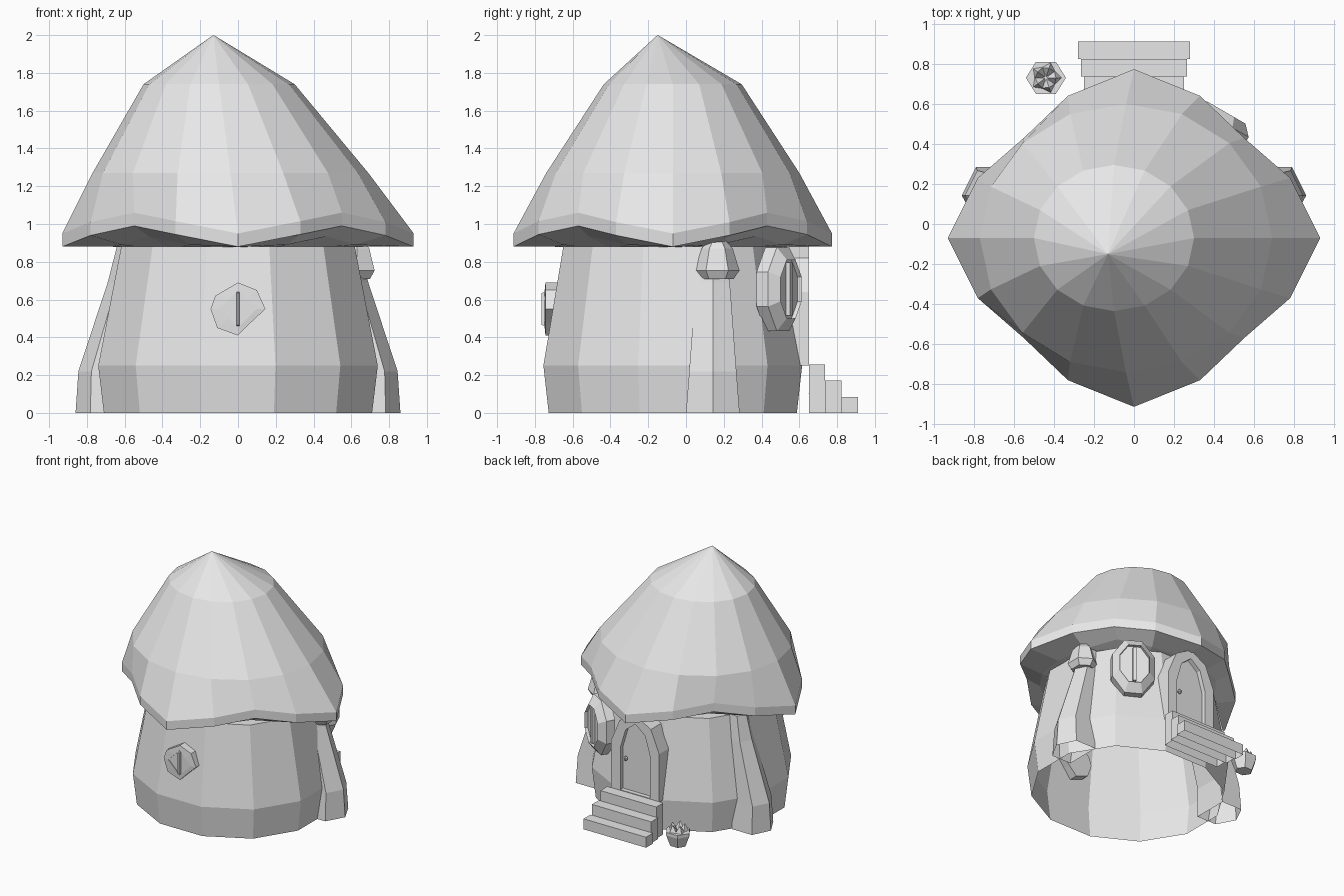
import bpy
import bmesh
from math import sin, cos, tau, radians
from mathutils import Vector

cube = bpy.data.objects.get("Cube")
if cube:
    bpy.data.objects.remove(cube)

grey = bpy.data.materials.new("plain_grey")
grey.use_nodes = True
grey.diffuse_color = (0.8, 0.8, 0.8, 1)
grey.node_tree.nodes["Principled BSDF"].inputs["Base Color"].default_value = grey.diffuse_color

CY = -0.07  # centre line of the hut in y


def loft(name, rings, open_base=False):
    """Skin a stack of equal-length point rings and cap the ends."""
    bm = bmesh.new()
    rows = [[bm.verts.new(p) for p in ring] for ring in rings]
    n = len(rows[0])
    for a, b in zip(rows, rows[1:]):
        for i in range(n):
            j = (i + 1) % n
            bm.faces.new((a[i], a[j], b[j], b[i]))
    base = bm.faces.new(rows[0][::-1])
    bm.faces.new(rows[-1])
    bmesh.ops.recalc_face_normals(bm, faces=bm.faces[:])
    if open_base:
        bm.faces.remove(base)
    mesh = bpy.data.meshes.new(name)
    bm.to_mesh(mesh)
    bm.free()
    mesh.materials.append(grey)
    obj = bpy.data.objects.new(name, mesh)
    bpy.context.collection.objects.link(obj)


def oval(n, x, y, rx, ry, z, turn=0.0):
    return [(x + rx * cos(tau * i / n + turn), y + ry * sin(tau * i / n + turn), z)
            for i in range(n)]


def wall_plane(origin, degrees):
    """Return a mapper from flat outline + depth to points on a facing wall."""
    a = radians(degrees)
    normal, side = Vector((cos(a), sin(a), 0)), Vector((-sin(a), cos(a), 0))

    def put(outline, depth):
        return [Vector(origin) + side * u + Vector((0, 0, v)) + normal * depth
                for u, v in outline]
    return put


def framed(name, put, outer, inner, back, rim, front, recess):
    loft(name, [put(outer, back), put(outer, rim), put(inner, front), put(inner, recess)])


def rect(w, h):
    return [(-w, -h), (w, -h), (w, h), (-w, h)]


# Hut wall: twelve-sided, bulging low down, hollow from below
loft("hut_wall", [oval(12, 0, CY, rx, ry, z, tau / 24)
                  for rx, ry, z in ((0.735, 0.68, 0), (0.766, 0.709, 0.25), (0.64, 0.60, 0.88))],
     open_base=True)

# Thatched roof: wavy four-cornered brim rising to a leaning tip
QUARTER = ((0.93, 0), (0.78, 0.30), (0.55, 0.50), (0.33, 0.71), (0, 0.843))
BRIM_WAVE = (0, 0.06, 0.11, 0.065, 0)
LIP_WAVE = (0, 0.01, 0.055, 0.01, 0)


def fold(i):
    """Index into a quarter of the sixteen-sided brim."""
    return 4 - abs(4 - i % 8)


def brim(z):
    ring = []
    for i in range(16):
        x, y = QUARTER[fold(i)]
        ring.append((x if i <= 4 or i >= 12 else -x, CY + (y if i <= 8 else -y),
                     z + BRIM_WAVE[fold(i)]))
    return ring


lip = [(x, y, z + LIP_WAVE[fold(i)])
       for i, (x, y, z) in enumerate(oval(16, 0, CY, 0.67, 0.63, 0.88))]
loft("roof", [
    oval(16, 0, CY, 0.5, 0.46, 0.87),
    lip,
    brim(0.88),
    brim(0.95),
    oval(16, -0.04, CY, 0.73, 0.67, 1.27),
    oval(16, -0.1, CY, 0.40, 0.365, 1.74),
    oval(16, -0.13, -0.15, 0.001, 0.001, 2.0),
])

# Leaning buttress on each side, wide at the foot and narrow under the roof
MID = 0.142
for sign, side in ((1, "left"), (-1, "right")):
    rings = []
    for ridge, half, z in ((0.86, 0.142, 0), (0.845, 0.125, 0.22),
                           (0.69, 0.09, 0.69), (0.64, 0.07, 0.885)):
        rings.append([(sign * x, y, z) for x, y in (
            (ridge - 0.25, MID - half), (ridge - half * 0.55, MID - half), (ridge, MID),
            (ridge - half * 0.5, MID + half), (ridge - 0.25, MID + half))])
    loft(side + "_buttress", rings, open_base=True)

# Bell-shaped lamp at the head of the left buttress
loft("lamp", [oval(6, 0.63, 0.165, r, r * 1.1, z, tau / 12)
              for r, z in ((0.08, 0.71), (0.108, 0.755), (0.1, 0.78), (0.075, 0.87), (0.035, 0.92))])

# Front window: faceted frame with a raised diamond pane
put = wall_plane((0, -0.748, 0.55), -90)
outer = [(0.145, 0), (0.1, 0.1), (0, 0.14), (-0.12, 0.07),
         (-0.145, 0), (-0.11, -0.1), (0, -0.14), (0.07, -0.07)]
inner = [(0.1, 0), (0.05, 0.05), (0, 0.1), (-0.05, 0.05),
         (-0.1, 0), (-0.05, -0.05), (0, -0.1), (0.05, -0.05)]
framed("front_window", put, outer, inner, -0.09, -0.004, 0, -0.006)
loft("front_window_bar", [put(rect(0.008, 0.095), -0.03), put(rect(0.006, 0.085), 0.016)])

# Rear octagonal window between the door and the lamp
put = wall_plane((0.43, 0.505, 0.655), 60)


def octagon(s):
    return [(0.172 * s * cos(tau * (i + 0.5) / 8), 0.24 * s * sin(tau * (i + 0.5) / 8))
            for i in range(8)]


framed("rear_window", put, octagon(1), octagon(0.7), -0.06, 0.01, 0.06, 0.035)
loft("rear_window_bar", [put(rect(0.012, 0.14), 0.0), put(rect(0.012, 0.14), 0.06)])

# Arched door, its frame and the knob
put = wall_plane((0, 0.65, 0), 90)
arch = [(-0.215, 0.25), (0.215, 0.25), (0.215, 0.64), (0.14, 0.82), (0, 0.9), (-0.14, 0.82), (-0.215, 0.64)]
opening = [(u * 0.62, 0.26 + (v - 0.25) * 0.87) for u, v in arch]
framed("door_frame", put, arch, opening, -0.25, 0, 0, -0.035)
loft("door_knob", [oval(6, 0.095, 0.635, r, r, z)
                   for r, z in ((0.004, 0.5), (0.016, 0.512), (0.016, 0.524), (0.004, 0.536))])

# Hollow steps up to the door
for i, (half, top) in enumerate(((0.25, 0.255), (0.265, 0.172), (0.28, 0.085))):
    y0, y1 = 0.65 + 0.087 * i, 0.737 + 0.087 * i
    loft("step_%d" % (3 - i), [[(-half, y0, z), (half, y0, z), (half, y1, z), (-half, y1, z)]
                               for z in (0, top)], open_base=True)

# Plant pot with chunky pointed leaves
PX, PY = -0.44, 0.73
loft("plant_pot", [oval(6, PX, PY, r, r * 0.92, z)
                   for r, z in ((0.065, 0), (0.1, 0.09), (0.1, 0.115), (0.085, 0.115))])
for i in range(5):
    a = tau * i / 5
    dx, dy = cos(a), sin(a)
    loft("leaf_%d" % (i + 1), [
        oval(4, PX + 0.04 * dx, PY + 0.04 * dy, 0.045, 0.045, 0.1, a),
        oval(4, PX + 0.05 * dx, PY + 0.05 * dy, 0.002, 0.002, 0.17, a)])
